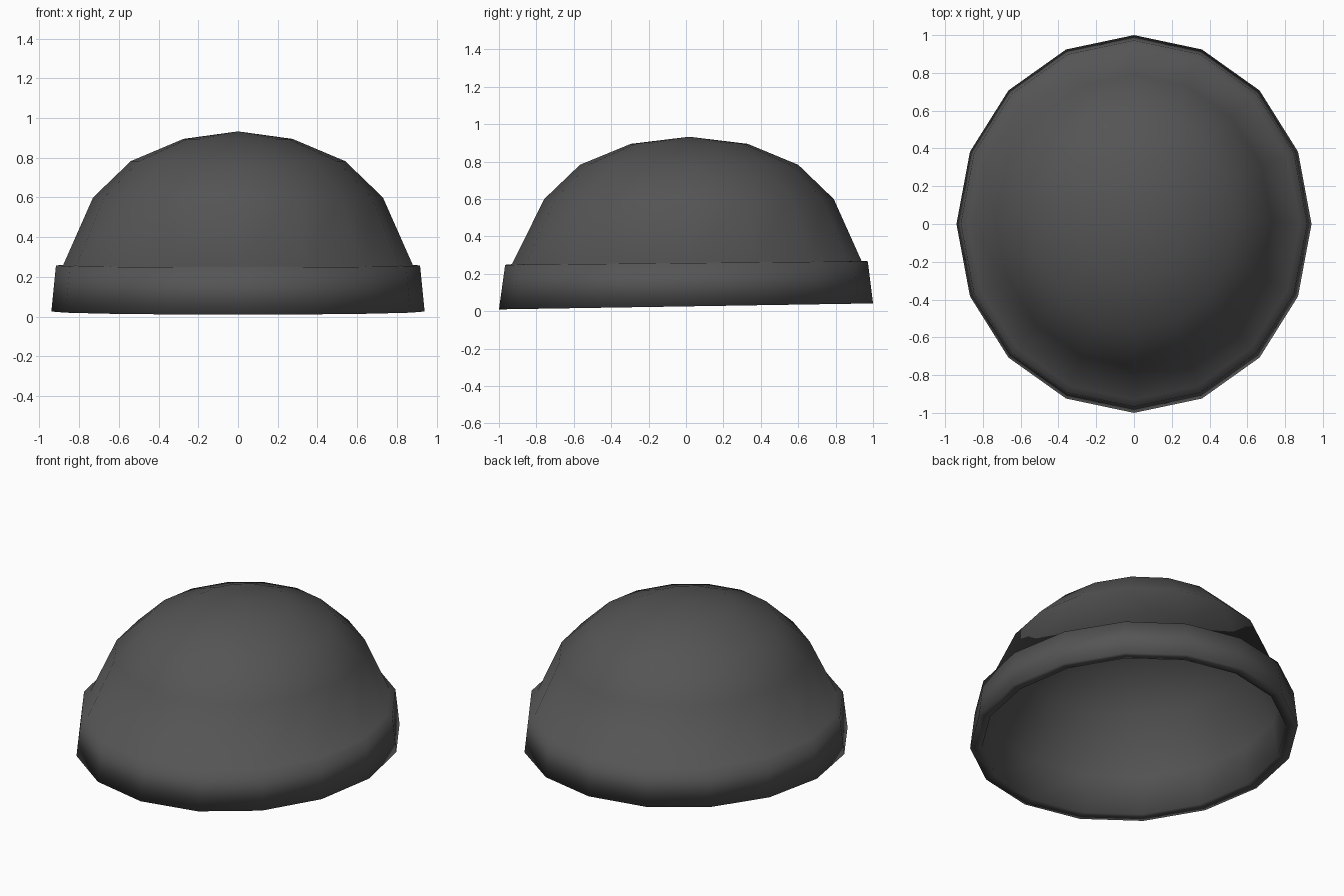
import bpy, bmesh, math

if "Cube" in bpy.data.objects:
    bpy.data.objects.remove(bpy.data.objects["Cube"])

SIDES = 16

# Each ring: half width x, front y, back y, front z, back z
PROFILE = [
    # lining, from near the crown down to the hem
    (0.26, -0.275, 0.31, 0.860, 0.860),
    (0.51, -0.535, 0.57, 0.750, 0.750),
    (0.69, -0.715, 0.75, 0.580, 0.580),
    (0.84, -0.890, 0.90, 0.250, 0.260),
    (0.87, -0.930, 0.93, 0.015, 0.045),
    # folded brim: hem, outer face and top ledge
    (0.94, -1.000, 1.00, 0.010, 0.042),
    (0.917, -0.967, 0.972, 0.248, 0.267),
    (0.88, -0.930, 0.938, 0.252, 0.270),
    # outer dome
    (0.73, -0.758, 0.79, 0.600, 0.600),
    (0.54, -0.567, 0.60, 0.783, 0.783),
    (0.275, -0.295, 0.33, 0.895, 0.895),
]


def add_ring(bm, half_x, front, back, z_front, z_back):
    mid, half_y = (front + back) / 2, (back - front) / 2
    ring = []
    for i in range(SIDES):
        a = 2 * math.pi * i / SIDES
        t = (math.sin(a) + 1) / 2
        ring.append(bm.verts.new((half_x * math.cos(a),
                                  mid + half_y * math.sin(a),
                                  z_front + (z_back - z_front) * t)))
    return ring


bm = bmesh.new()
rings = [add_ring(bm, *row) for row in PROFILE]

# Skin between neighbouring rings
for low, high in zip(rings, rings[1:]):
    for i in range(SIDES):
        j = (i + 1) % SIDES
        bm.faces.new((low[i], low[j], high[j], high[i]))

# Crown points of the lining and the outer dome
for ring, z in ((rings[0], 0.895), (rings[-1], 0.933)):
    tip = bm.verts.new((0, 0.017, z))
    for i in range(SIDES):
        bm.faces.new((ring[i], ring[(i + 1) % SIDES], tip))

bmesh.ops.recalc_face_normals(bm, faces=bm.faces)
for f in bm.faces:
    f.smooth = True

mesh = bpy.data.meshes.new("knit_cap")
bm.to_mesh(mesh)
bm.free()
cap = bpy.data.objects.new("knit_cap", mesh)
bpy.context.collection.objects.link(cap)

# Dark wool
wool = bpy.data.materials.new("dark_wool")
wool.diffuse_color = (0.09, 0.09, 0.09, 1)
wool.use_nodes = True
wool.node_tree.nodes["Principled BSDF"].inputs["Base Color"].default_value = wool.diffuse_color
mesh.materials.append(wool)
